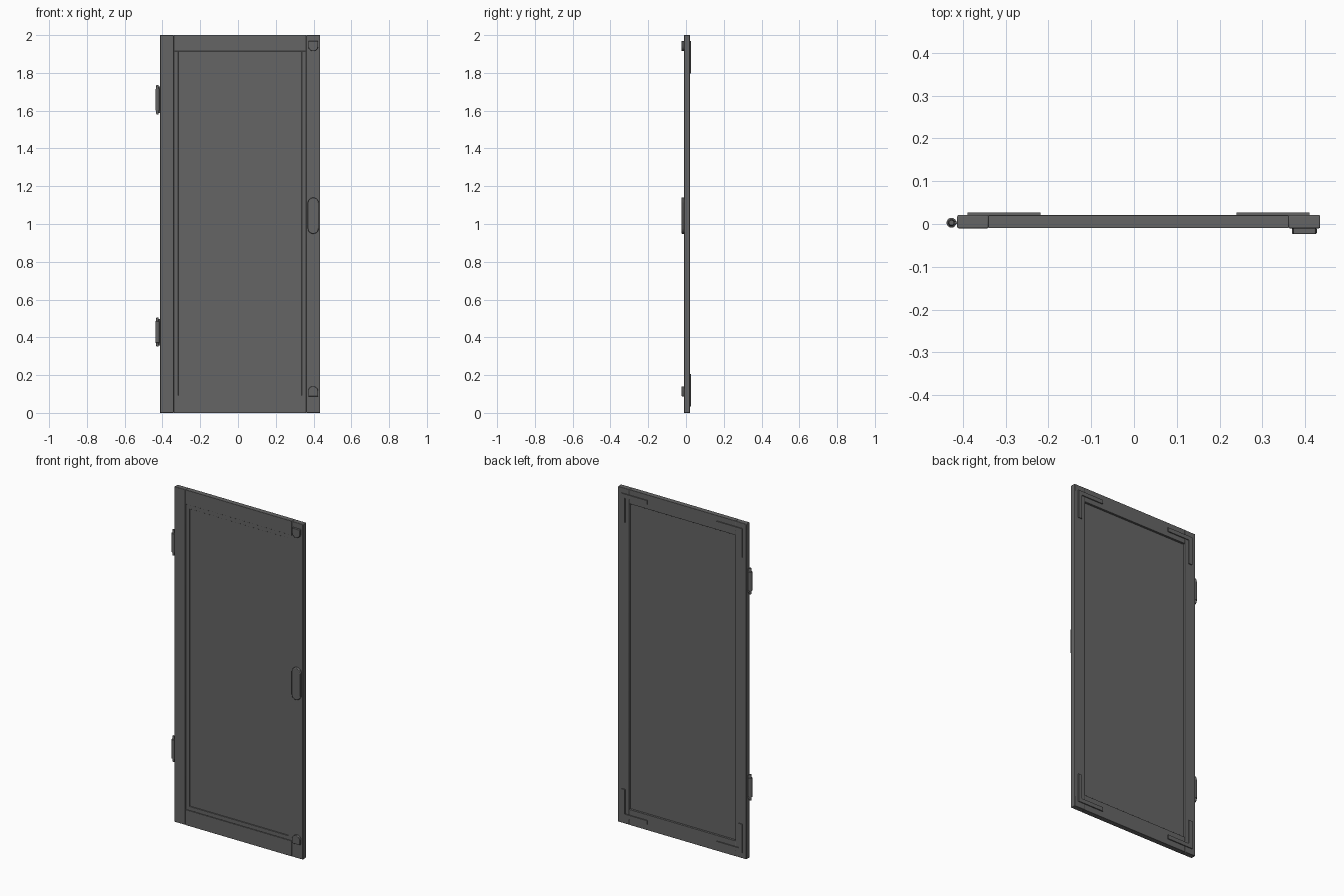
import bpy, bmesh, math

if "Cube" in bpy.data.objects:
    bpy.data.objects.remove(bpy.data.objects["Cube"], do_unlink=True)

# Single dark grey finish
grey = bpy.data.materials.new("dark_grey")
grey.use_nodes = True
tone = (0.13, 0.13, 0.13, 1)
grey.diffuse_color = tone
grey.node_tree.nodes["Principled BSDF"].inputs["Base Color"].default_value = tone


def finish(name, bm, bevel=0.0, segments=2):
    bmesh.ops.recalc_face_normals(bm, faces=bm.faces)
    mesh = bpy.data.meshes.new(name)
    bm.to_mesh(mesh)
    bm.free()
    mesh.materials.append(grey)
    obj = bpy.data.objects.new(name, mesh)
    bpy.context.collection.objects.link(obj)
    if bevel:
        mod = obj.modifiers.new("soft_edges", "BEVEL")
        mod.width = bevel
        mod.segments = segments
        mod.limit_method = "ANGLE"
        mod.angle_limit = math.radians(40)
    bpy.ops.object.select_all(action="DESELECT")
    bpy.context.view_layer.objects.active = obj
    obj.select_set(True)
    bpy.ops.object.shade_smooth_by_angle(angle=math.radians(35))
    return obj


def prism(name, outline, y0, y1, bevel=0.0):
    """Extrude an outline of (x, z) points from y0 to y1."""
    bm = bmesh.new()
    face = bm.faces.new([bm.verts.new((x, y0, z)) for x, z in outline])
    moved = bmesh.ops.extrude_face_region(bm, geom=[face])["geom"]
    bmesh.ops.translate(bm, vec=(0, y1 - y0, 0),
                        verts=[v for v in moved if isinstance(v, bmesh.types.BMVert)])
    return finish(name, bm, bevel)


def rect(x0, x1, z0, z1):
    return [(x0, z0), (x1, z0), (x1, z1), (x0, z1)]


def arc(cx, cz, r, start, end, steps=10):
    angles = [math.radians(start + (end - start) * i / steps) for i in range(steps + 1)]
    return [(cx + r * math.cos(a), cz + r * math.sin(a)) for a in angles]


# Door dimensions
LEFT, RIGHT, TOP = -0.413, 0.435, 2.0
IN_L, IN_R, IN_B, IN_T = -0.34, 0.361, 0.092, 1.915
FRONT, BACK = -0.01, 0.021

# Frame: full-height stiles with rails between them
prism("hinge_stile", rect(LEFT, IN_L, 0, TOP), FRONT, BACK, 0.003)
prism("handle_stile", rect(IN_R, RIGHT, 0, TOP), FRONT, BACK, 0.003)
prism("top_rail", rect(IN_L, IN_R, IN_T, TOP), FRONT + 0.0005, BACK - 0.0005, 0.001)
prism("bottom_rail", rect(IN_L, IN_R, 0, IN_B), FRONT + 0.0005, BACK - 0.0005, 0.001)

# Recessed panel and the bead around its front
prism("panel", rect(IN_L, IN_R, IN_B, IN_T), 0.0, 0.008)
W = 0.024
prism("bead_left", rect(IN_L, IN_L + W, IN_B, IN_T), -0.006, 0.001, 0.001)
prism("bead_right", rect(IN_R - W, IN_R, IN_B, IN_T), -0.006, 0.001, 0.001)
prism("bead_top", rect(IN_L + W, IN_R - W, IN_T - W, IN_T), -0.006, 0.001, 0.001)
prism("bead_bottom", rect(IN_L + W, IN_R - W, IN_B, IN_B + W), -0.006, 0.001, 0.001)

# Pill-shaped pull handle
R = 0.029
pill = arc(0.398, 1.14 - R, R, 0, 180) + arc(0.398, 0.948 + R, R, 180, 360)
prism("pull_handle", pill, -0.0235, FRONT + 0.001, 0.003)

# Corner catches, flat on the outer end and rounded towards the middle
for name, flat, sign in (("top_catch", 1.968, -1), ("bottom_catch", 0.088, 1)):
    r = 0.026
    centre = flat + sign * 0.027
    outline = [(0.398 + r, flat)] + arc(0.398, centre, r, 0, sign * 180) + [(0.398 - r, flat)]
    prism(name, outline, -0.0235, FRONT + 0.001, 0.002)

# L-shaped brackets on the back corners
ARM, LEN = 0.024, 0.17
for side, x, sx in (("right", -0.389, 1), ("left", 0.410, -1)):
    for level, z, sz in (("bottom", 0.035, 1), ("top", 1.968, -1)):
        ell = [(0, 0), (LEN, 0), (LEN, ARM), (ARM, ARM), (ARM, LEN), (0, LEN)]
        prism(f"{level}_{side}_bracket", [(x + sx * u, z + sz * v) for u, v in ell],
              BACK - 0.001, 0.0265)

# Hinges: turned barrel with tapered tips and a short leaf into the stile
profile = [(0.006, -0.077), (0.008, -0.058), (0.0115, -0.056),
           (0.0115, 0.056), (0.008, 0.058), (0.006, 0.077)]
for level, z in (("lower", 0.428), ("upper", 1.658)):
    bm = bmesh.new()
    rings = []
    for r, h in profile:
        rings.append([bm.verts.new((-0.4265 + x, 0.003 + y, z + h))
                      for x, y in arc(0, 0, r, 0, 337.5, 15)])
    for a, b in zip(rings, rings[1:]):
        for i in range(16):
            j = (i + 1) % 16
            bm.faces.new((a[i], a[j], b[j], b[i]))
    bm.faces.new(rings[0])
    bm.faces.new(rings[-1])
    finish(f"{level}_hinge_barrel", bm)
    prism(f"{level}_hinge_leaf", rect(-0.424, LEFT + 0.002, z - 0.07, z + 0.07), 0.0, 0.006)
